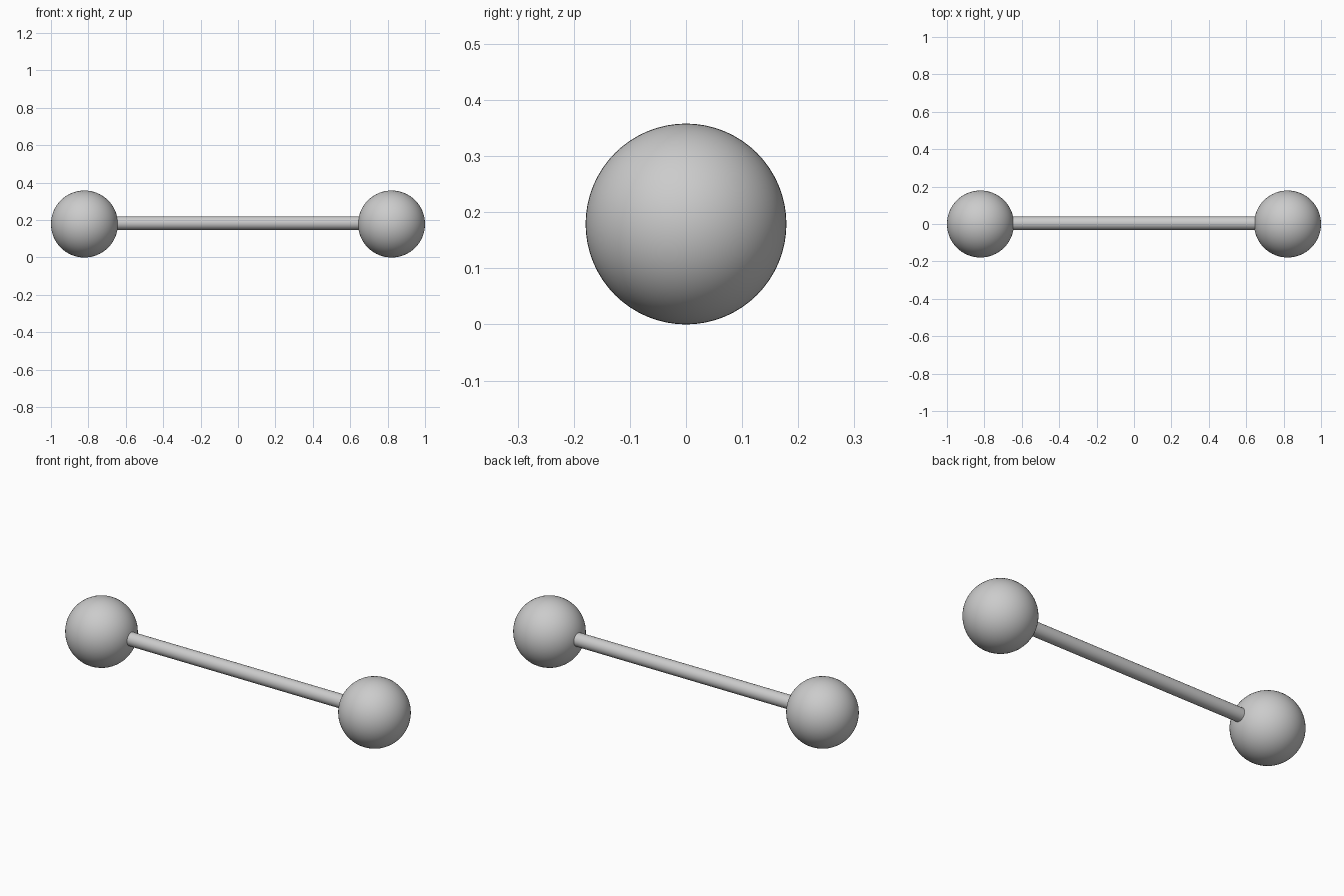
import bpy
import math

if "Cube" in bpy.data.objects:
    bpy.data.objects.remove(bpy.data.objects["Cube"])

R = 0.179            # ball radius
CX = 1.0 - R         # ball centre distance from the middle


def smooth(obj, name):
    obj.name = name
    obj.data.name = name
    bpy.ops.object.shade_smooth_by_angle(angle=math.radians(40))


# End balls, poles along the bar axis
for side, name in ((-1, "left_ball"), (1, "right_ball")):
    bpy.ops.mesh.primitive_uv_sphere_add(
        segments=64, ring_count=32, radius=R,
        location=(side * CX, 0, R), rotation=(0, math.pi / 2, 0))
    smooth(bpy.context.object, name)

# Connecting bar, ends just tucked inside the balls
bpy.ops.mesh.primitive_cylinder_add(
    vertices=32, radius=0.036, depth=2 * (CX - R + 0.012),
    location=(0, 0.004, 0.184), rotation=(0, math.pi / 2, 0))
smooth(bpy.context.object, "bar")
